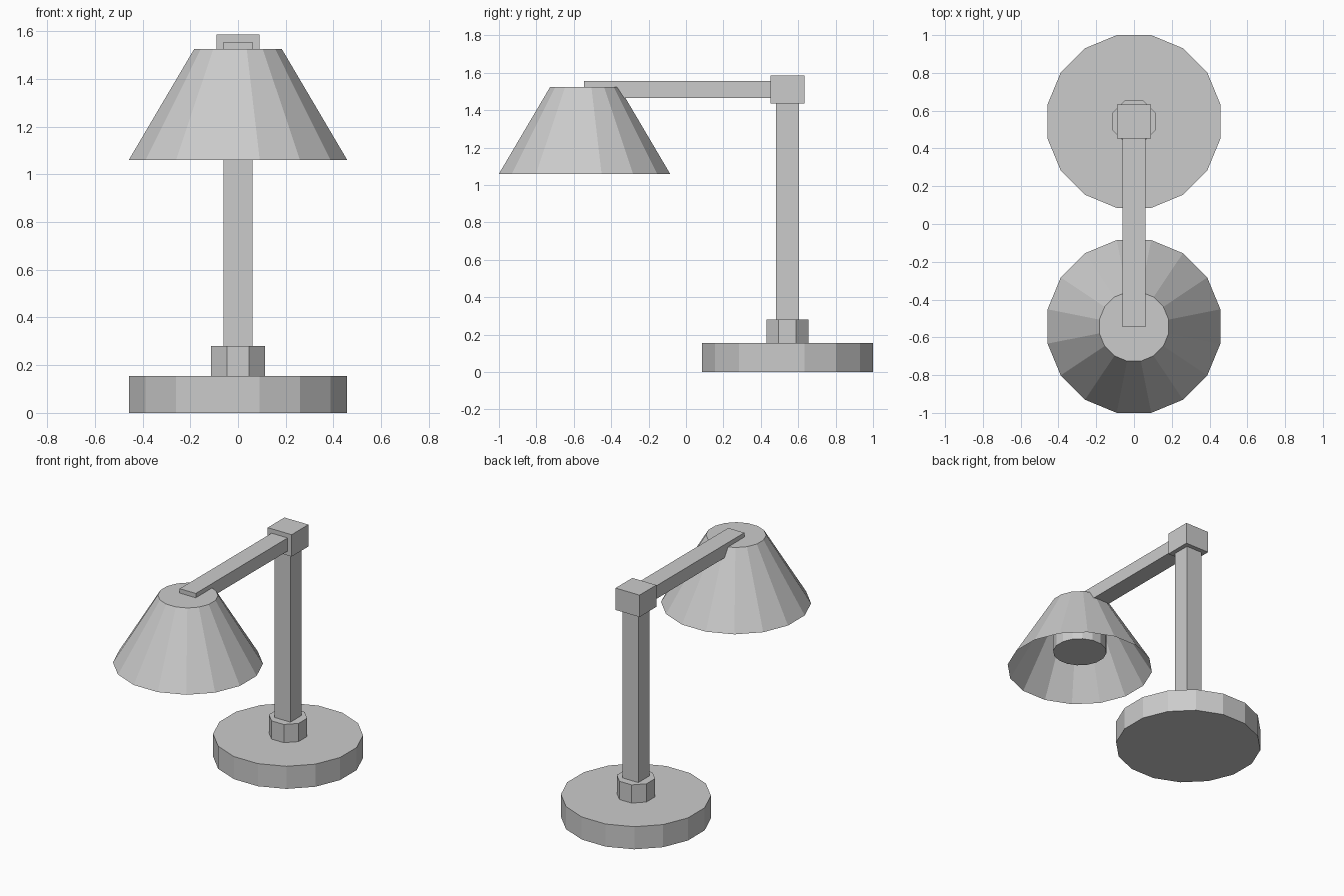
import bpy
import bmesh
from math import pi
from mathutils import Matrix, Vector

cube = bpy.data.objects.get("Cube")
if cube:
    bpy.data.objects.remove(cube, do_unlink=True)

grey = bpy.data.materials.new("light_grey")
grey.use_nodes = True
colour = (0.6, 0.6, 0.6, 1)
grey.diffuse_color = colour
grey.node_tree.nodes["Principled BSDF"].inputs["Base Color"].default_value = colour


def finish(name, bm):
    mesh = bpy.data.meshes.new(name)
    bm.to_mesh(mesh)
    bm.free()
    mesh.materials.append(grey)
    obj = bpy.data.objects.new(name, mesh)
    bpy.context.collection.objects.link(obj)
    return obj


def box(name, low, high):
    low, high = Vector(low), Vector(high)
    bm = bmesh.new()
    place = Matrix.Translation((low + high) / 2) @ Matrix.Diagonal((*(high - low), 1))
    bmesh.ops.create_cube(bm, size=1, matrix=place)
    return finish(name, bm)


def prism(name, sides, y, z0, z1, r0, r1, open_bottom=False):
    """Upright prism or frustum with flat sides facing the axes."""
    bm = bmesh.new()
    place = Matrix.Translation((0, y, (z0 + z1) / 2)) @ Matrix.Rotation(pi / sides, 4, 'Z')
    bmesh.ops.create_cone(bm, cap_ends=True, segments=sides, radius1=r0,
                          radius2=r1, depth=z1 - z0, matrix=place)
    if open_bottom:
        bm.normal_update()
        bottom = [f for f in bm.faces if f.normal.z < -0.9]
        bmesh.ops.delete(bm, geom=bottom, context='FACES_ONLY')
    return finish(name, bm)


stand_y = 0.5425

# Stand
prism("base", 16, stand_y, 0, 0.155, 0.4665, 0.4665)
prism("collar", 8, stand_y, 0.155, 0.28, 0.122, 0.122)
box("post", (-0.061, stand_y - 0.061, 0.28), (0.061, stand_y + 0.061, 1.435))

# Elbow and arm
box("elbow_joint", (-0.091, stand_y - 0.091, 1.435), (0.091, stand_y + 0.091, 1.585))
box("arm", (-0.061, -0.545, 1.465), (0.061, stand_y - 0.091, 1.555))

# Open shade with the bulb inside
prism("shade", 16, -stand_y, 1.06, 1.525, 0.4665, 0.187, open_bottom=True)
prism("bulb", 16, -stand_y, 1.18, 1.51, 0.172, 0.172)
